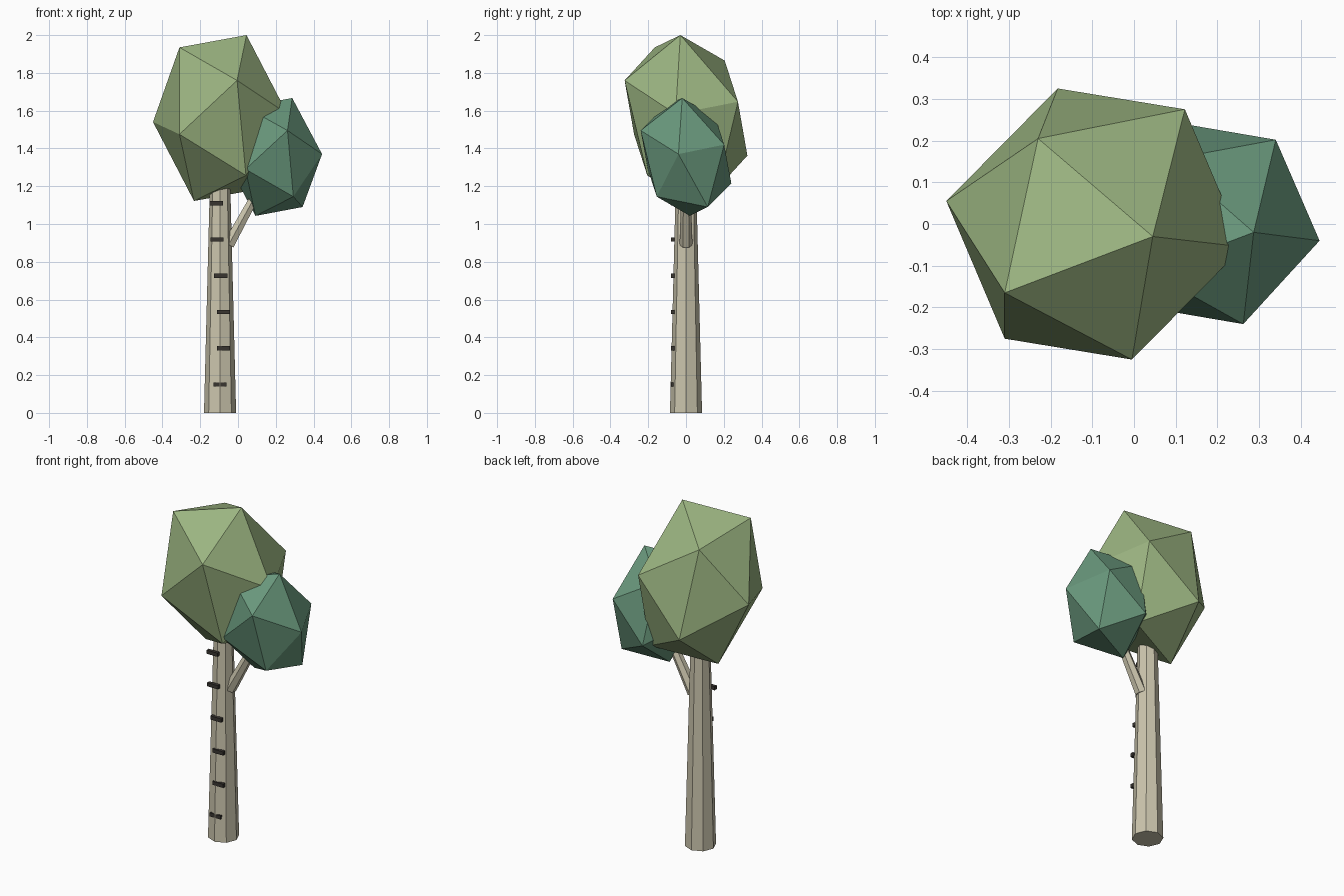
import bpy, bmesh
from mathutils import Vector

if "Cube" in bpy.data.objects:
    bpy.data.objects.remove(bpy.data.objects["Cube"])


def material(name, rgb):
    m = bpy.data.materials.new(name)
    m.diffuse_color = (*rgb, 1)
    m.use_nodes = True
    m.node_tree.nodes["Principled BSDF"].inputs["Base Color"].default_value = m.diffuse_color
    return m


BARK = material("pale_bark", (0.60, 0.56, 0.42))
MARK = material("dark_bark", (0.04, 0.035, 0.03))
LIGHT_LEAF = material("light_leaf", (0.33, 0.46, 0.22))
DARK_LEAF = material("dark_leaf", (0.14, 0.31, 0.20))


def finish(name, bm, mat):
    bmesh.ops.recalc_face_normals(bm, faces=bm.faces)
    mesh = bpy.data.meshes.new(name)
    bm.to_mesh(mesh)
    bm.free()
    mesh.materials.append(mat)
    ob = bpy.data.objects.new(name, mesh)
    bpy.context.collection.objects.link(ob)
    return ob


def crown(name, centre, half, mat):
    """Stretched icosahedron: six corners plus their opposites through the centre."""
    c = Vector(centre)
    bm = bmesh.new()
    for p in map(Vector, half):
        bm.verts.new(p)
        bm.verts.new(2 * c - p)
    bmesh.ops.convex_hull(bm, input=bm.verts[:])
    finish(name, bm, mat)


def limb(name, start, end, r1, r2, sides, mat):
    """Tapered faceted cylinder between two points."""
    a, b = Vector(start), Vector(end)
    bm = bmesh.new()
    bmesh.ops.create_cone(bm, cap_ends=True, segments=sides, radius1=r1,
                          radius2=r2, depth=(b - a).length)
    ob = finish(name, bm, mat)
    ob.location = (a + b) / 2
    ob.rotation_mode = 'QUATERNION'
    ob.rotation_quaternion = Vector((0, 0, 1)).rotation_difference(b - a)


# Trunk and side branch
limb("trunk", (-0.095, 0, 0), (-0.095, 0, 1.25), 0.085, 0.053, 8, BARK)
limb("branch", (-0.05, 0, 0.89), (0.13, 0, 1.22), 0.034, 0.024, 6, BARK)

# Dark bark marks up the front of the trunk
for i, x in enumerate((-0.095, -0.077, -0.077, -0.091, -0.111, -0.115)):
    bm = bmesh.new()
    bmesh.ops.create_cube(bm, size=1)
    bmesh.ops.scale(bm, vec=(0.07, 0.02, 0.022), verts=bm.verts)
    bmesh.ops.translate(bm, vec=(x, -0.07, 0.15 + 0.192 * i), verts=bm.verts)
    finish(f"bark_mark_{i + 1}", bm, MARK)

# Leaf crowns
crown("main_crown", (-0.094, 0, 1.561), [
    (0.045, -0.03, 2.0), (-0.31, -0.165, 1.935), (-0.005, -0.325, 1.76),
    (-0.31, -0.275, 1.475), (-0.45, 0.055, 1.54), (-0.23, 0.205, 1.865)], LIGHT_LEAF)
crown("side_crown", (0.19, 0, 1.355), [
    (0.287, -0.02, 1.667), (0.445, -0.04, 1.37), (0.262, -0.24, 1.495),
    (0.34, 0.202, 1.42), (0.342, 0.115, 1.09), (0.293, -0.155, 1.145)], DARK_LEAF)
